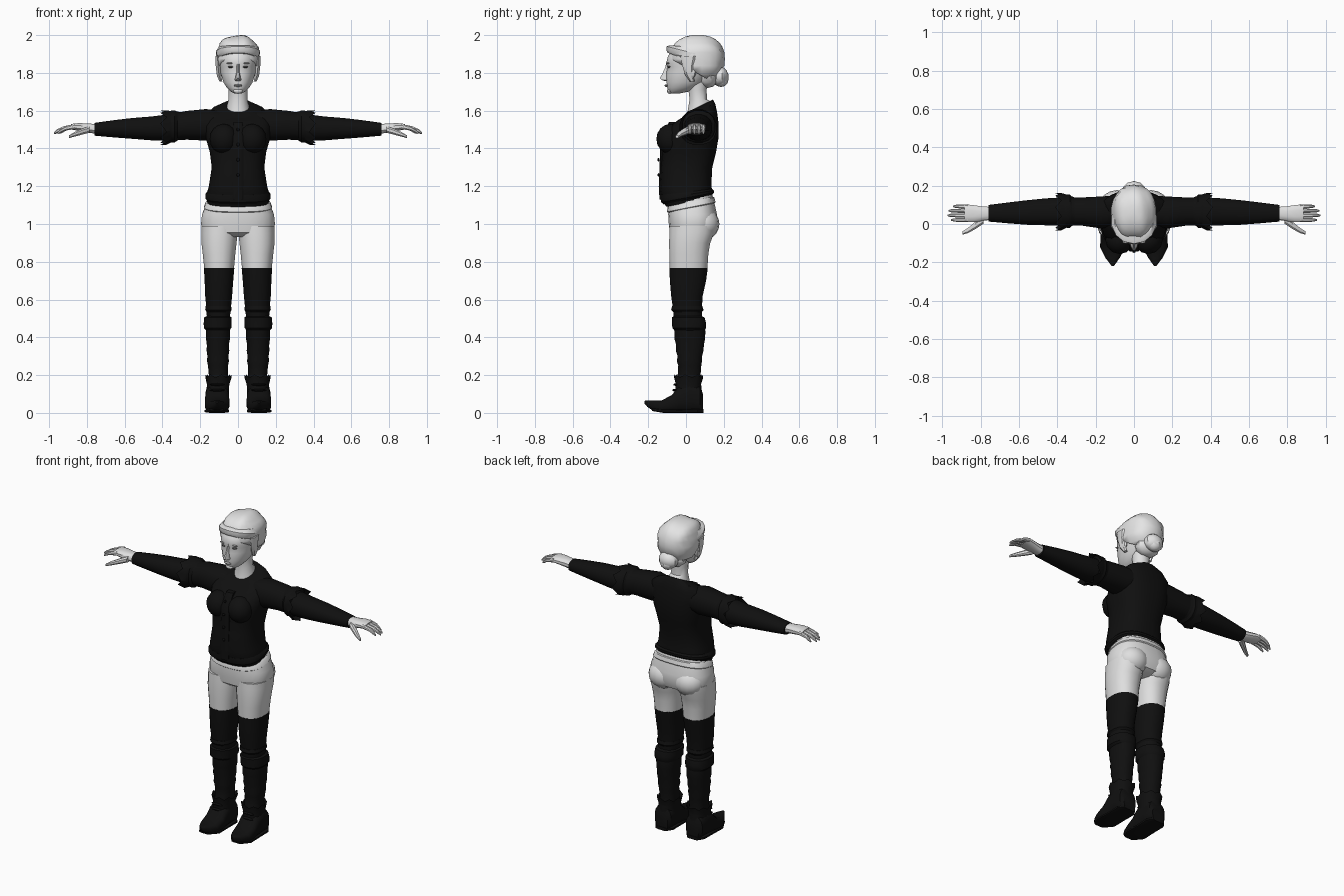
import bpy, bmesh, math
from mathutils import Vector


def material(name, r, g, b):
    m = bpy.data.materials.new(name)
    m.diffuse_color = (r, g, b, 1)
    return m


SKIN = material("skin", 0.74, 0.74, 0.74)
HAIR = material("hair", 0.78, 0.78, 0.78)
CLOTH = material("trouser cloth", 0.74, 0.74, 0.74)
SHIRT = material("black shirt", 0.005, 0.005, 0.005)
BOOT = material("black leather", 0.005, 0.005, 0.005)
DARK = material("eye grey", 0.1, 0.1, 0.1)
LIP = material("lip grey", 0.4, 0.4, 0.4)


def finish(name, bm, mat, mirror):
    bmesh.ops.recalc_face_normals(bm, faces=bm.faces)
    me = bpy.data.meshes.new(name)
    bm.to_mesh(me)
    bm.free()
    me.materials.append(mat)
    ob = bpy.data.objects.new(name, me)
    bpy.context.collection.objects.link(ob)
    if mirror:
        ob.modifiers.new("mirror", 'MIRROR').use_clip = False
    return ob


def loft(name, rings, mat, axis='z', n=16, p=2.3, mirror=False, caps=True, jag=0):
    """Skin oval sections: (position, a0, a1, b0, b1[, tilt along b])."""
    bm = bmesh.new()
    loops = []
    for k, (pos, a0, a1, b0, b1, *tilt) in enumerate(rings):
        loop = []
        for i in range(n):
            t = 2 * math.pi * (i + 0.5) / n
            c, s = math.cos(t), math.sin(t)
            u = math.copysign(abs(c) ** (2 / p), c) * (a1 - a0) / 2
            v = math.copysign(abs(s) ** (2 / p), s) * (b1 - b0) / 2
            w = pos + (tilt[0] * v if tilt else 0)
            if jag and k == len(rings) - 1:
                w += jag * (1 if i % 2 else -1)
            a, b = (a0 + a1) / 2 + u, (b0 + b1) / 2 + v
            co = {'z': (a, b, w), 'x': (w, a, b), 'y': (a, w, b)}[axis]
            loop.append(bm.verts.new(co))
        loops.append(loop)
    for lo, hi in zip(loops, loops[1:]):
        for i in range(n):
            j = (i + 1) % n
            bm.faces.new((lo[i], lo[j], hi[j], hi[i]))
    if caps:
        bm.faces.new(loops[0])
        bm.faces.new(loops[-1])
    return finish(name, bm, mat, mirror)


def ball(name, centre, radii, mat, mirror=False, u=12, v=8, shape=None, cut=None):
    bm = bmesh.new()
    bmesh.ops.create_uvsphere(bm, u_segments=u, v_segments=v, radius=1)
    for vert in bm.verts:
        co = shape(vert.co) if shape else vert.co
        vert.co = Vector(centre) + Vector([co[i] * radii[i] for i in range(3)])
    if cut:
        bmesh.ops.bisect_plane(bm, geom=bm.verts[:] + bm.edges[:] + bm.faces[:],
                               plane_co=cut[0], plane_no=cut[1], clear_inner=True)
    return finish(name, bm, mat, mirror)


def sym(z, w, y0, y1, tilt=0):
    return (z, -w, w, y0, y1, tilt)


# Shirt body with bust, hem roll and front placket
loft("shirt_body", [
    sym(1.115, .163, -.105, .135, .2), sym(1.15, .168, -.13, .14, .15),
    sym(1.2, .155, -.14, .135, .05), sym(1.3, .14, -.132, .14),
    sym(1.38, .15, -.125, .16), sym(1.45, .17, -.132, .172),
    sym(1.52, .176, -.095, .174, .05), sym(1.575, .174, -.035, .165, .2),
    sym(1.605, .135, -.005, .155, .4), sym(1.625, .075, .005, .143, .5)],
    SHIRT, n=24, p=2.6)
ball("bust", (.075, -.082, 1.45), (.075, .075, .08), SHIRT, True)
loft("shirt_hem", [sym(1.13, .165, -.12, .14, .2), sym(1.14, .174, -.132, .148, .18),
                   sym(1.155, .174, -.136, .148, .16), sym(1.17, .162, -.135, .138, .12)],
     SHIRT, n=24, p=2.6)
loft("shirt_placket", [sym(1.13, .03, -.141, -.1), sym(1.2, .03, -.145, -.1),
                       sym(1.4, .03, -.137, -.1), sym(1.46, .03, -.139, -.1),
                       sym(1.54, .025, -.09, -.04)], SHIRT, n=8, p=5)
for i in range(4):
    ball("shirt_button", (0, -.145 + .014 * max(0, i - 2), 1.26 + .08 * i),
         (.009, .006, .009), SHIRT, u=8, v=6)

# Sleeves with ragged rolled band
loft("sleeve", [(.10, -.01, .15, 1.46, 1.6), (.17, -.025, .145, 1.44, 1.61),
                (.27, -.01, .14, 1.445, 1.6), (.38, -.01, .14, 1.44, 1.58),
                (.46, -.008, .135, 1.442, 1.57), (.56, -.005, .125, 1.45, 1.562),
                (.66, .003, .113, 1.458, 1.55), (.76, .012, .1, 1.467, 1.536)],
     SHIRT, 'x', p=2.2, mirror=True)
loft("sleeve_flare", [(.31, -.005, .14, 1.445, 1.595), (.35, -.02, .155, 1.432, 1.6),
                      (.395, -.035, .163, 1.418, 1.602)],
     SHIRT, 'x', mirror=True, caps=False, jag=.016)
loft("sleeve_fold", [(.31, .0, .13, 1.45, 1.59), (.335, -.022, .155, 1.43, 1.603),
                     (.365, -.02, .155, 1.432, 1.6), (.38, .0, .135, 1.45, 1.58)],
     SHIRT, 'x', mirror=True)

# Hands
loft("palm", [(.74, .022, .09, 1.475, 1.53), (.79, .015, .092, 1.483, 1.532),
              (.84, .008, .1, 1.492, 1.535), (.885, .01, .104, 1.5, 1.53)],
     SKIN, 'x', n=12, p=2.6, mirror=True)
for i, (y, tip) in enumerate([(.021, .955), (.045, .973), (.069, .968), (.092, .945)]):
    m = (.875 + tip) / 2
    loft("finger", [(.865, y - .012, y + .012, 1.502, 1.53),
                    (m, y - .011, y + .011, 1.494, 1.518),
                    (tip - .015, y - .009, y + .009, 1.482, 1.502),
                    (tip, y - .004, y + .004, 1.476, 1.487)],
         SKIN, 'x', n=8, mirror=True)
loft("thumb", [(.785, .0, .045, 1.482, 1.52), (.825, -.026, .015, 1.472, 1.506),
               (.865, -.048, -.018, 1.462, 1.488), (.895, -.056, -.038, 1.454, 1.47)],
     SKIN, 'x', n=8, mirror=True)

# Trousers
loft("trouser_hips", [
    sym(.93, .12, -.05, .1), sym(.955, .185, -.086, .15), sym(1.0, .197, -.092, .168),
    sym(1.05, .192, -.095, .165), sym(1.1, .172, -.094, .15, .15),
    sym(1.14, .158, -.09, .138, .2)], CLOTH, n=24, p=2.5)
ball("buttock", (.088, .09, 1.0), (.096, .087, .085), CLOTH, True, u=16, v=10)
loft("waistband", [sym(1.085, .176, -.096, .152, .2), sym(1.09, .181, -.101, .157, .2),
                   sym(1.115, .171, -.099, .151, .2), sym(1.12, .165, -.095, .146, .2)],
     CLOTH, n=24, p=2.5)
loft("trouser_leg", [(.765, .02, .18, -.088, .115), (.84, .013, .188, -.09, .12),
                     (.9, .006, .195, -.091, .13), (.95, .001, .196, -.09, .15),
                     (.99, .0, .195, -.088, .155)], CLOTH, mirror=True)

# Stockings
loft("stocking", [(.48, .045, .165, -.065, .085), (.55, .037, .168, -.07, .085),
                  (.62, .03, .175, -.08, .09), (.7, .024, .178, -.087, .108),
                  (.768, .018, .182, -.09, .117)], BOOT, mirror=True)

# Boot shafts with wrinkles, top band and ankle cuff
shaft = [(.1, .05, .165, -.06, .085), (.2, .052, .155, -.045, .078),
         (.25, .052, .16, -.042, .082), (.275, .047, .165, -.05, .086),
         (.3, .05, .163, -.045, .086), (.33, .045, .167, -.055, .094),
         (.36, .048, .166, -.053, .096), (.39, .042, .17, -.062, .102),
         (.43, .042, .17, -.063, .104), (.5, .038, .173, -.07, .095)]
loft("boot_shaft", shaft, BOOT, mirror=True)
loft("boot_band", [(.435, .045, .168, -.06, .1), (.45, .034, .182, -.074, .108),
                   (.475, .033, .183, -.075, .108), (.505, .032, .18, -.077, .1),
                   (.512, .045, .168, -.065, .085)], BOOT, mirror=True)
loft("boot_knee_fold", [(.53, .042, .164, -.065, .083), (.545, .033, .175, -.08, .094),
                        (.565, .035, .172, -.075, .088)], BOOT, mirror=True)
loft("ankle_cuff", [(.1, .048, .168, -.06, .088), (.15, .045, .165, -.055, .08),
                    (.195, .033, .174, -.064, .092)],
     BOOT, mirror=True, caps=False, jag=.008)

# Pointed shoes and laces
loft("shoe", [(.09, .065, .15, 0, .1), (.075, .052, .168, 0, .14),
              (.02, .048, .172, 0, .17), (-.04, .046, .174, 0, .14),
              (-.075, .045, .176, .0, .095), (-.13, .05, .174, .002, .066),
              (-.175, .073, .15, .012, .066), (-.205, .094, .128, .032, .066),
              (-.22, .106, .116, .05, .064)], BOOT, 'y', p=2.8, mirror=True)
loft("shoe_sole", [sym_ring for sym_ring in [
    (.093, .07, .15, 0, .02), (.06, .046, .174, 0, .022), (-.03, .048, .174, 0, .018),
    (-.12, .046, .178, 0, .02), (-.18, .078, .148, .01, .026)]],
    BOOT, 'y', n=12, p=4, mirror=True)
for z, y in ((.12, -.06), (.15, -.055)):
    ball("shoe_lace", (.11, y, z), (.04, .012, .007), BOOT, True, u=8, v=6)

# Neck and head
loft("neck", [sym(1.56, .068, .0, .14), sym(1.625, .06, .008, .13, .4),
              sym(1.66, .05, .018, .112), sym(1.71, .05, .012, .11),
              sym(1.78, .058, .0, .12)], SKIN, p=2)
loft("head", [sym(1.692, .022, -.083, -.03), sym(1.702, .04, -.094, .02),
              sym(1.722, .06, -.1, .06), sym(1.75, .078, -.104, .1),
              sym(1.8, .093, -.105, .14), sym(1.832, .098, -.1, .165),
              sym(1.85, .101, -.107, .17), sym(1.89, .103, -.097, .175),
              sym(1.95, .08, -.05, .14)], SKIN, n=20, p=2.1)
loft("nose", [sym(1.757, .012, -.115, -.08), sym(1.763, .019, -.132, -.08),
              sym(1.772, .016, -.14, -.08), sym(1.8, .01, -.125, -.08),
              sym(1.835, .008, -.109, -.08), sym(1.855, .012, -.107, -.08)],
     SKIN, n=8, p=2)
ball("lips", (0, -.104, 1.733), (.024, .01, .007), LIP, u=10, v=6)
ball("chin", (0, -.085, 1.704), (.026, .016, .015), SKIN, u=10, v=6)
ball("eye", (.038, -.089, 1.832), (.017, .01, .006), DARK, True, u=10, v=6)
ball("eyebrow", (.04, -.094, 1.851), (.022, .008, .004), LIP, True, u=8, v=6)
ball("ear", (.1, .03, 1.805), (.014, .024, .035), SKIN, True, u=8, v=6)


# Swept-back hair with strand ridges, side locks and bun
def swept(co):
    box = Vector([math.copysign(abs(c) ** .85, c) for c in co])
    ridge = 1 + .03 * math.sin(9 * math.atan2(co.x, co.z + .4) + 1.5 * co.y)
    return box * ridge * .97


hair = ball("hair_cap", (0, .058, 1.873), (.121, .148, .13), HAIR, u=22, v=14,
            shape=swept, cut=((0, -.1, 1.885), (0, .55, 1)))
hair.modifiers.new("thickness", 'SOLIDIFY').thickness = .012
loft("hair_front_roll", [sym(1.872, .1, -.098, .1, -.35), sym(1.88, .113, -.104, .12, -.35),
                         sym(1.91, .119, -.103, .14, -.25), sym(1.935, .104, -.084, .14, -.1)],
     HAIR, n=14, p=2.1)
loft("side_lock", [(1.755, .082, .1, .02, .045), (1.79, .088, .114, -.005, .04),
                   (1.84, .092, .12, -.02, .045), (1.89, .095, .122, -.03, .06)],
     HAIR, n=6, mirror=True)
ball("nape_hair", (0, .115, 1.78), (.08, .06, .06), HAIR, u=10, v=6)
ball("hair_bun", (0, .177, 1.782), (.062, .048, .052), HAIR, u=10, v=7)
ball("bun_coil", (0, .185, 1.765), (.045, .04, .04), HAIR, u=8, v=6)

# Smooth shading with crisp edges
bpy.ops.object.select_all(action='DESELECT')
for ob in bpy.context.collection.objects:
    ob.select_set(True)
    bpy.context.view_layer.objects.active = ob
bpy.ops.object.shade_smooth_by_angle(angle=math.radians(35))
